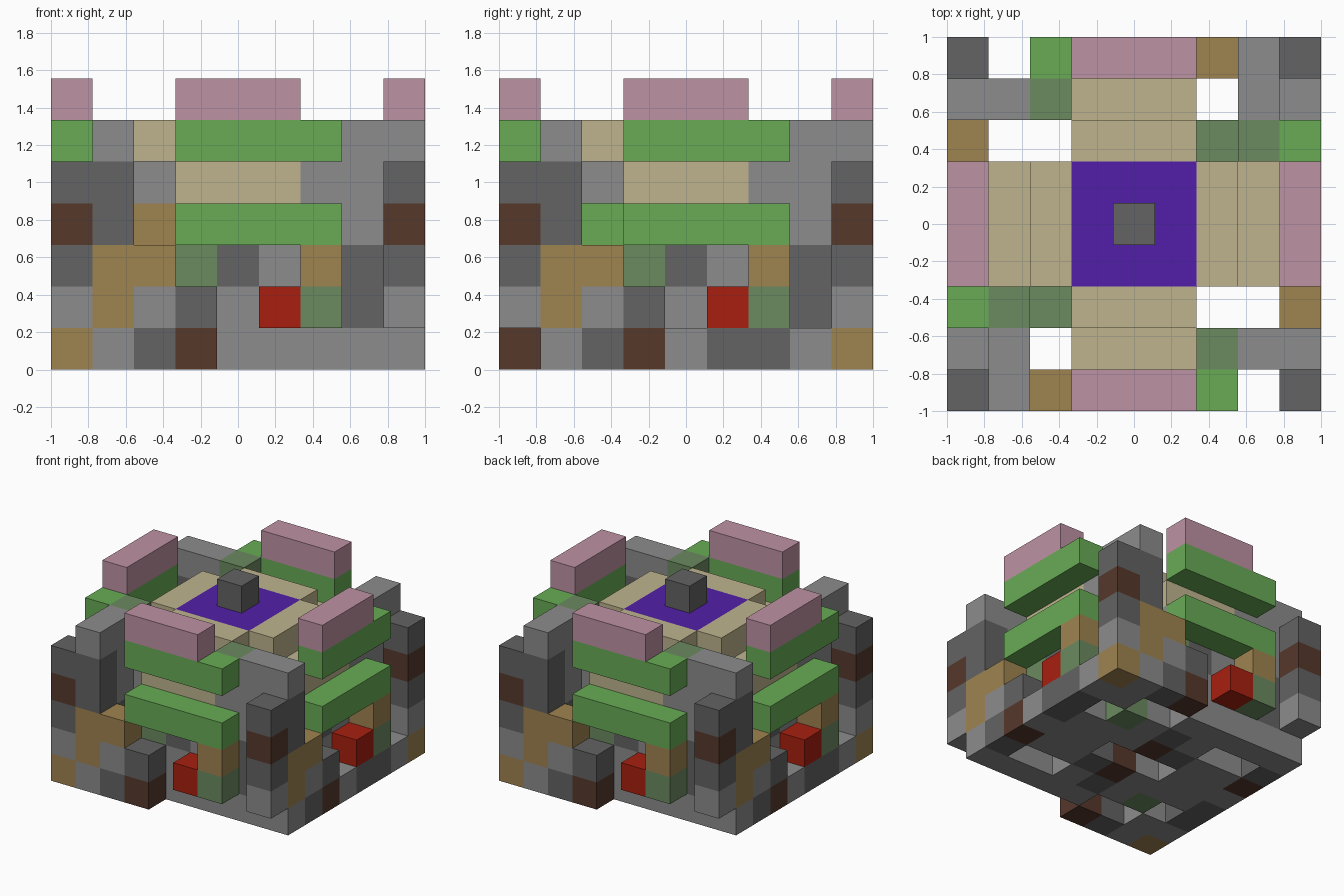
import bpy, bmesh
from mathutils import Matrix, Vector

if "Cube" in bpy.data.objects:
    bpy.data.objects.remove(bpy.data.objects["Cube"], do_unlink=True)

UNIT = 2 / 9            # nine blocks span the longest side
ALL = (0, 1, 2, 3)      # repeated on every side
PAIR = (0, 2)           # repeated on opposite sides
ONE = (0,)


def make_material(name, code):
    def linear(c):
        return c / 12.92 if c <= 0.04045 else ((c + 0.055) / 1.055) ** 2.4
    colour = [linear(v / 255) for v in bytes.fromhex(code)] + [1]
    mat = bpy.data.materials.new(name)
    mat.use_nodes = True
    mat.diffuse_color = colour
    mat.node_tree.nodes["Principled BSDF"].inputs["Base Color"].default_value = colour
    return mat


stone = make_material("stone grey", "8C8C8C")
slate = make_material("slate grey", "636363")
ochre = make_material("ochre brown", "9F8350")
bark = make_material("dark bark brown", "56382B")
leaf = make_material("leaf green", "68AB55")
moss = make_material("moss green", "6B8A60")
rose = make_material("rose pink", "BE92A4")
sand = make_material("sand", "BFB48E")
red = make_material("red", "A81F10")
violet = make_material("violet", "521FA9")


def part(name, mat, turns, *boxes):
    """Boxes are (x, y, z) block cells; a pair in place of a number is a run."""
    bm = bmesh.new()
    for turn in turns:
        spin = Matrix.Rotation(turn * 1.5707963, 4, "Z")
        for box in boxes:
            runs = [c if isinstance(c, tuple) else (c, c) for c in box]
            size = Vector([b - a + 1 for a, b in runs])
            mid = Vector([(a + b + 1) / 2 for a, b in runs]) - Vector((4.5, 4.5, 0))
            place = (spin @ Matrix.Translation(mid * UNIT)
                     @ Matrix.Diagonal((*(size * UNIT), 1)))
            bmesh.ops.create_cube(bm, size=1, matrix=place)
    mesh = bpy.data.meshes.new(name)
    bm.to_mesh(mesh)
    bm.free()
    mesh.materials.append(mat)
    obj = bpy.data.objects.new(name, mesh)
    bpy.context.collection.objects.link(obj)


mid = (3, 5)
beam = (3, 6)

# Foundation course, missing two opposite corners
part("foundation_corner", ochre, PAIR, (0, 0, 0))
part("foundation_stone", stone, PAIR, (1, 0, 0), (8, 1, 0), (8, 4, 0), (8, 7, 0),
     ((4, 7), 1, 0), (1, 1, 0))
part("foundation_slate", slate, PAIR, (2, 0, 0), (8, 2, 0), (8, (5, 6), 0))
part("foundation_bark", bark, PAIR, (3, 0, 0), (8, 3, 0))
part("foundation_moss", moss, PAIR, (2, 2, 0))

# Inner floor with a few gaps
part("floor_stone", stone, PAIR, ((6, 7), mid, 0), (3, 2, 0), (5, 2, 0), (3, 3, 0))
part("floor_slate", slate, PAIR, (4, 2, 0), (5, 3, 0))
part("floor_bark", bark, PAIR, (4, 3, 0))

# Corner pillars
part("pillar_foot", stone, ALL, (0, 0, 1))
part("pillar_slate", slate, ALL, (0, 0, 2), (0, 0, 4))
part("pillar_band", bark, ALL, (0, 0, 3))

# Buttresses beside the pillars
part("buttress_lower", ochre, ALL, (1, 0, (1, 2)), (2, 0, 2))
part("buttress_upper", slate, ALL, (1, 0, (3, 4)))
part("buttress_cap", stone, ALL, (1, 0, 5))
part("low_wall_stone", stone, ALL, (2, 0, 1))
part("low_wall_slate", slate, ALL, (3, 0, 1))

# Inner walls
part("inner_post_lower", slate, ALL, (7, 1, (1, 2)))
part("inner_post_upper", stone, ALL, (7, 1, (3, 5)))
part("wall_stone", stone, ALL, (mid, 1, 1), (5, 1, 2), (mid, 1, 3))
part("wall_slate", slate, ALL, (4, 1, 2))
part("wall_moss", moss, ALL, (3, 1, 2))

# Beam supports and ties
part("red_block", red, ALL, (5, 0, 1))
part("support_moss", moss, ALL, (6, 0, 1))
part("support_ochre", ochre, ALL, (6, 0, 2))
part("tie_moss", moss, ALL, (6, 1, 5))
part("tie_stone", stone, ALL, (6, 1, 4))
part("tie_ochre", ochre, PAIR, (6, 1, 3))

# Long beams and parapets
part("lower_beam", leaf, ALL, (beam, 0, 3))
part("upper_beam", leaf, ALL, (beam, 0, 5))
part("parapet", rose, ALL, (mid, 0, 6))

# Stepped roof with a coloured centre
part("roof_lower_step", sand, ALL, (mid, 1, 4))
part("roof_upper_step", sand, ALL, (mid, 2, 5))
part("roof_centre", violet, ONE, (mid, mid, 5))
part("roof_finial", slate, ONE, (4, 4, 6))
